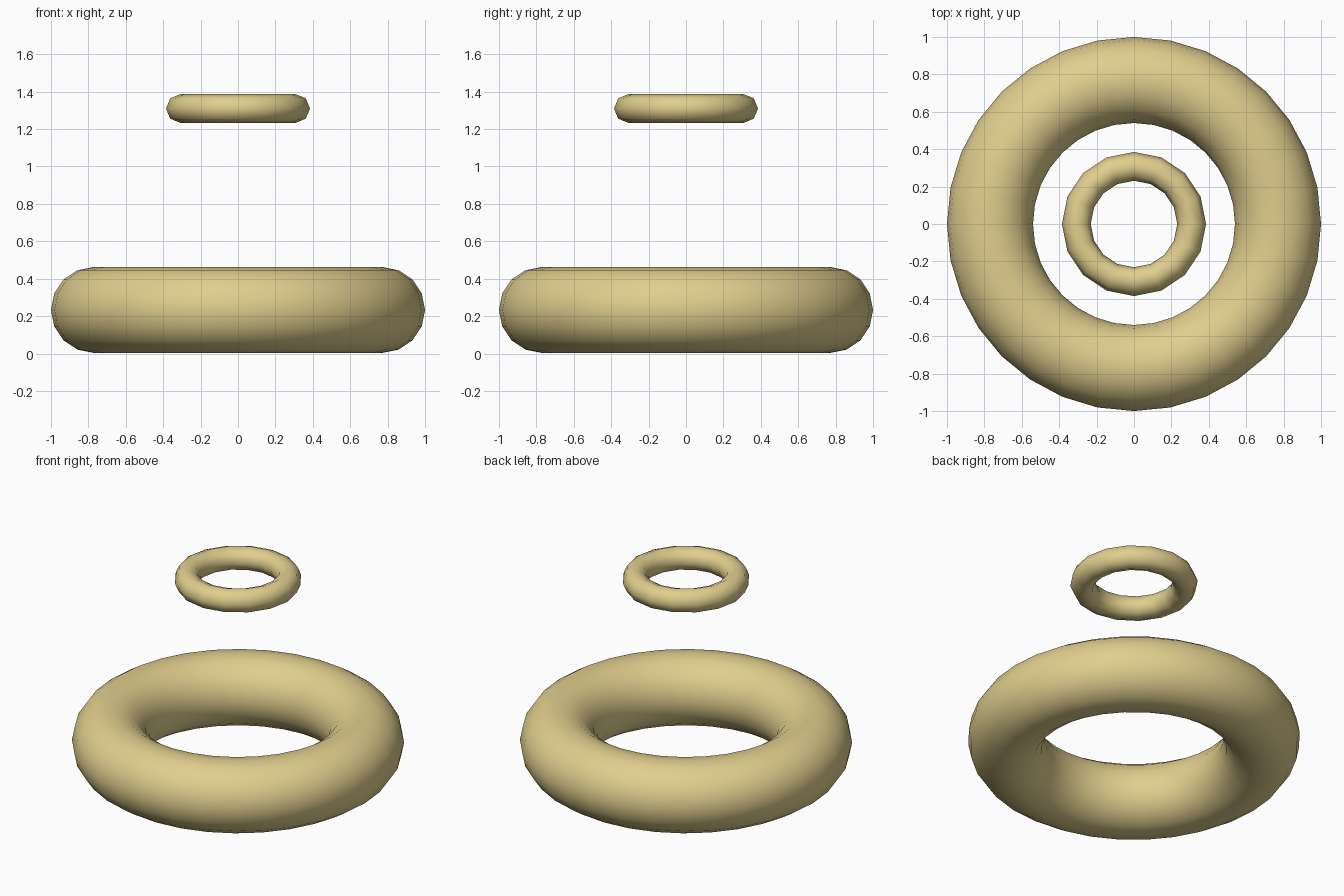
import bpy
import math

if "Cube" in bpy.data.objects:
    bpy.data.objects.remove(bpy.data.objects["Cube"])

tan = bpy.data.materials.new("tan")
tan.diffuse_color = (0.75, 0.62, 0.27, 1.0)
tan.use_nodes = True
tan.node_tree.nodes["Principled BSDF"].inputs["Base Color"].default_value = tan.diffuse_color


def ring(name, major, minor, z, major_sides, minor_sides):
    bpy.ops.mesh.primitive_torus_add(
        major_radius=major, minor_radius=minor,
        major_segments=major_sides, minor_segments=minor_sides,
        location=(0, 0, z))
    obj = bpy.context.object
    obj.name = name
    obj.data.materials.append(tan)
    bpy.ops.object.shade_smooth_by_angle(angle=math.radians(60))
    return obj


# Large ring resting on the ground
ring("large_ring", 0.77, 0.23, 0.233, 32, 16)

# Small ring floating above it
ring("small_ring", 0.308, 0.077, 1.31, 16, 8)
